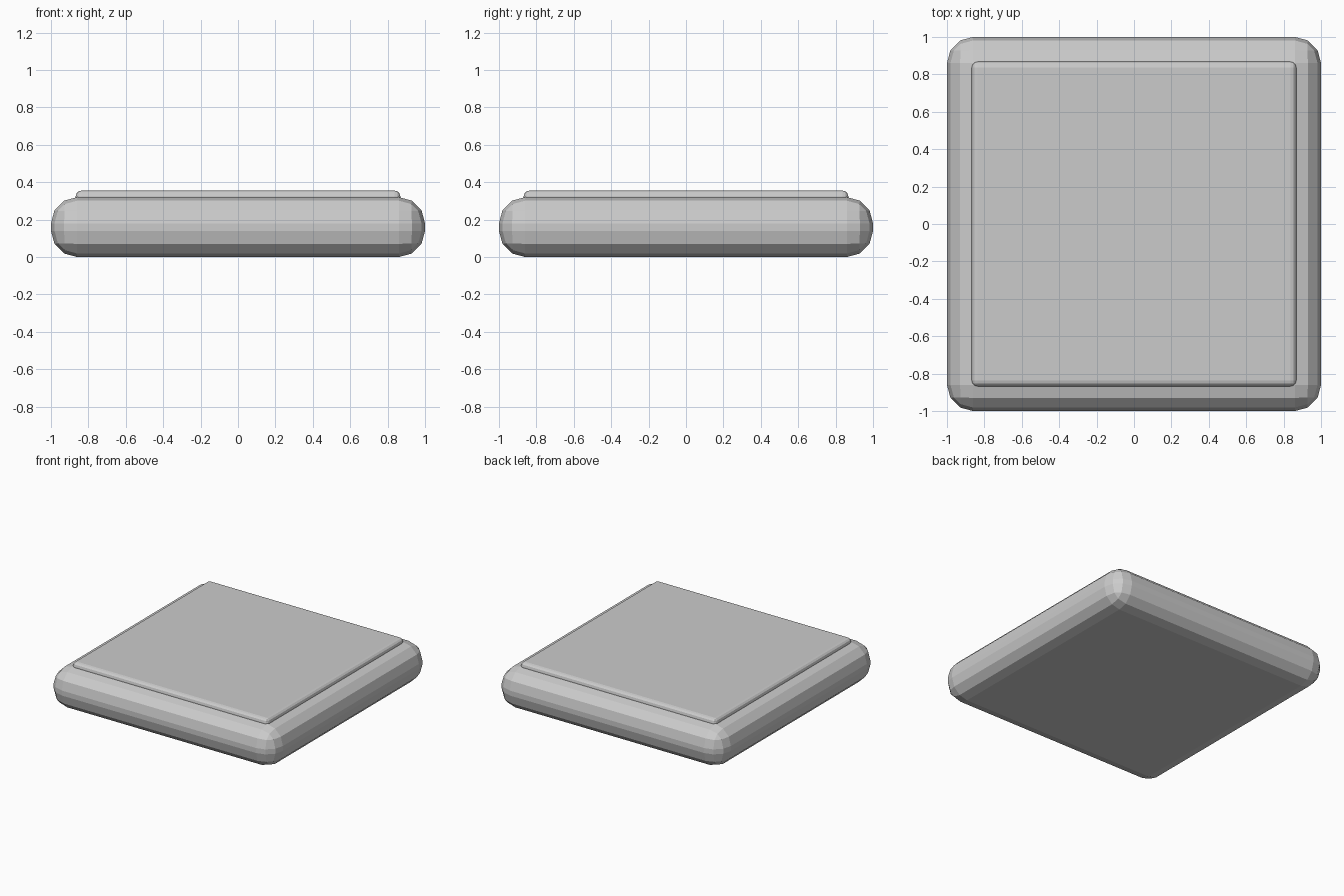
import bpy

if "Cube" in bpy.data.objects:
    bpy.data.objects.remove(bpy.data.objects["Cube"])


def rounded_slab(name, width, z0, z1, radius, segments):
    # Square slab with every edge rounded
    bpy.ops.mesh.primitive_cube_add(size=1, location=(0, 0, (z0 + z1) / 2))
    ob = bpy.context.object
    ob.name = name
    ob.dimensions = (width, width, z1 - z0)
    bpy.ops.object.transform_apply(location=False, rotation=False, scale=True)
    bevel = ob.modifiers.new("rounding", 'BEVEL')
    bevel.width = radius
    bevel.segments = segments
    bevel.limit_method = 'NONE'
    return ob


# Thick rounded base
rounded_slab("base_slab", 2.0, 0.0, 0.32, 0.14, 3)

# Thin raised panel set into the top of the base
rounded_slab("top_panel", 1.735, 0.255, 0.355, 0.03, 3)
